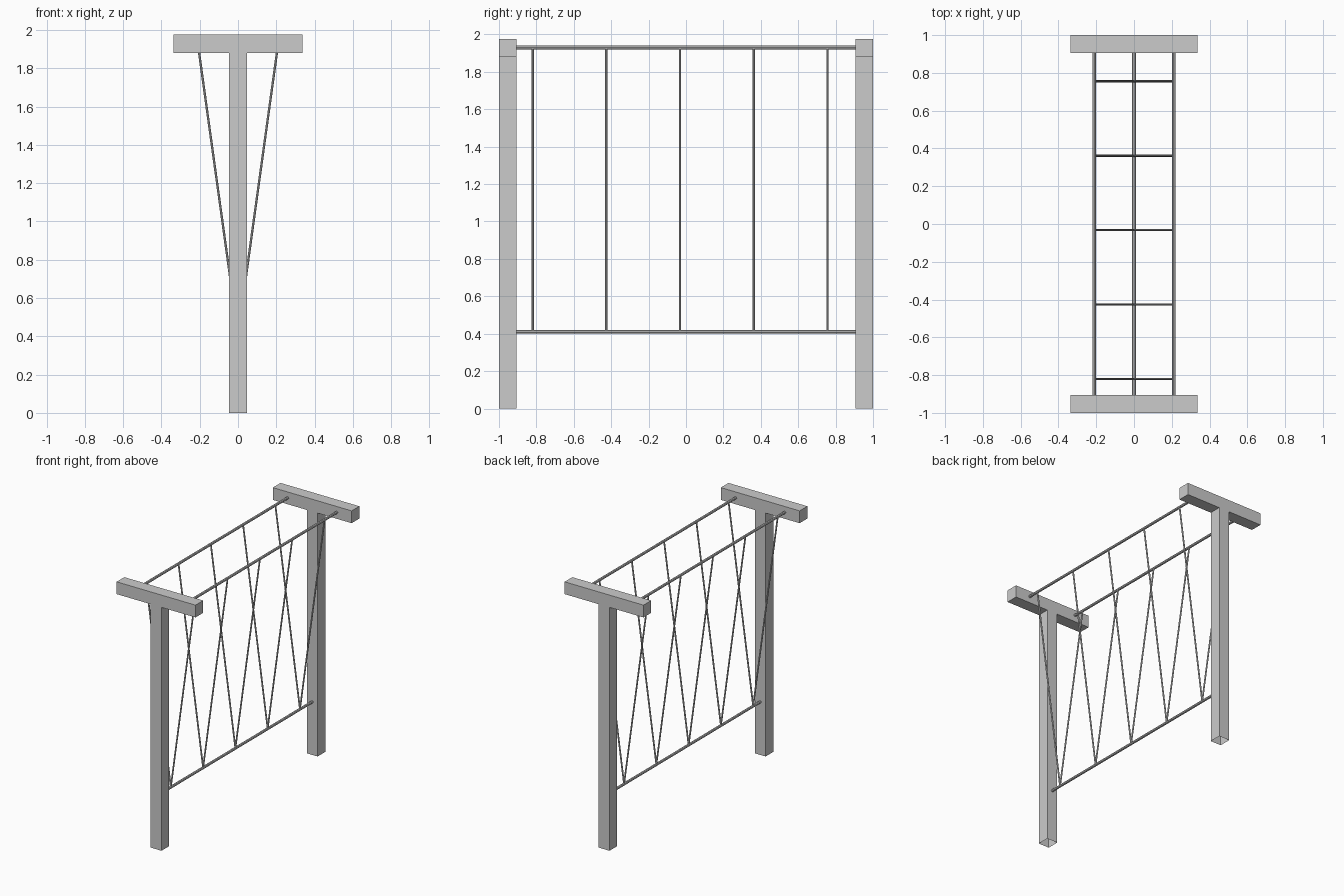
import bpy, bmesh
from mathutils import Vector

cube = bpy.data.objects.get("Cube")
if cube:
    bpy.data.objects.remove(cube, do_unlink=True)

# Single grey material
grey = bpy.data.materials.new("plain_grey")
grey.use_nodes = True
colour = (0.6, 0.6, 0.6, 1)
grey.diffuse_color = colour
grey.node_tree.nodes["Principled BSDF"].inputs["Base Color"].default_value = colour


def finish(bm, name):
    mesh = bpy.data.meshes.new(name)
    bm.to_mesh(mesh)
    bm.free()
    mesh.materials.append(grey)
    obj = bpy.data.objects.new(name, mesh)
    bpy.context.collection.objects.link(obj)
    return obj


def t_post(name, y):
    """Square post, open underneath, whose head is extruded into a crossbar."""
    bm = bmesh.new()
    half, arm, shoulder, top = 0.046, 0.337, 1.88, 1.975
    outline = [(-half, 0), (half, 0), (half, shoulder), (arm, shoulder), (arm, top),
               (-arm, top), (-arm, shoulder), (-half, shoulder)]
    face = bm.faces.new([bm.verts.new((x, y - 0.047, z)) for x, z in outline])
    ext = bmesh.ops.extrude_face_region(bm, geom=[face], use_keep_orig=True)
    verts = [g for g in ext["geom"] if isinstance(g, bmesh.types.BMVert)]
    bmesh.ops.translate(bm, verts=verts, vec=(0, 0.094, 0))
    bmesh.ops.recalc_face_normals(bm, faces=bm.faces)
    foot = [f for f in bm.faces if f.calc_center_median().z < 0.01]
    bmesh.ops.delete(bm, geom=foot, context="FACES_ONLY")
    return finish(bm, name)


def rod(name, start, end, radius):
    """Round bar between two points."""
    a, b = Vector(start), Vector(end)
    bm = bmesh.new()
    bmesh.ops.create_cone(bm, cap_ends=True, segments=8, radius1=radius,
                          radius2=radius, depth=(b - a).length)
    turn = (b - a).to_track_quat("Z", "Y").to_matrix().to_4x4()
    bm.transform(turn)
    bmesh.ops.translate(bm, verts=bm.verts, vec=(a + b) / 2)
    return finish(bm, name)


# Posts
t_post("front_post", -0.953)
t_post("back_post", 0.953)

# Rails along the length
rail_x, top_z, low_z, reach = 0.21, 1.93, 0.41, 0.93
rod("bottom_rail", (0, -reach, low_z), (0, reach, low_z), 0.01)
for side, sx in (("left", 1), ("right", -1)):
    x = sx * rail_x
    rod(side + "_top_rail", (x, -reach, top_z), (x, reach, top_z), 0.01)
    # Slanted struts from the bottom rail up to the top rail
    for i in range(5):
        y = -0.82 + i * 0.394
        rod(f"{side}_strut_{i + 1}", (0, y, low_z), (x, y, top_z), 0.006)
